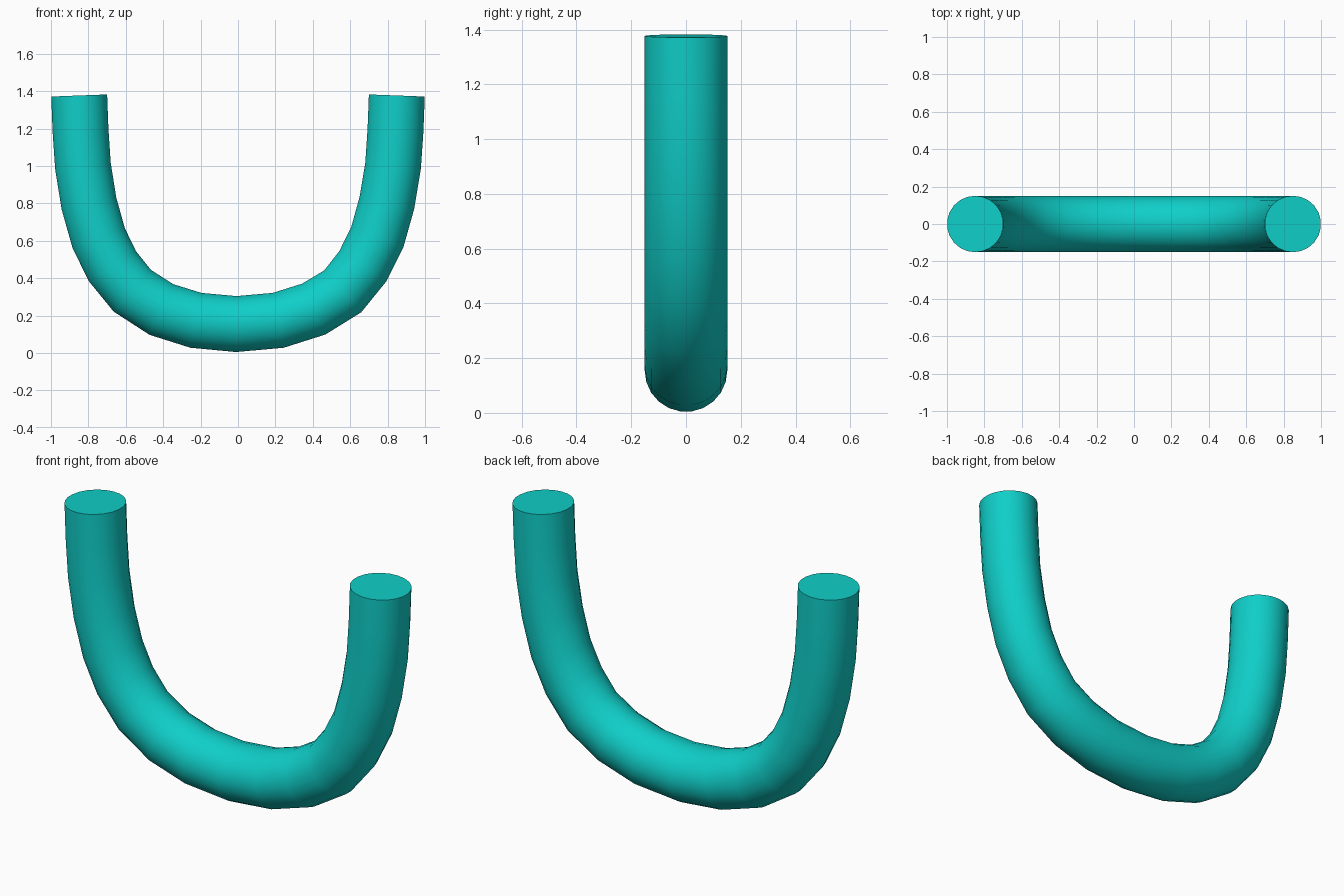
import bpy
import math

if "Cube" in bpy.data.objects:
    bpy.data.objects.remove(bpy.data.objects["Cube"])

# Centreline of the U bend in the XZ plane
path = [
    (-0.849, 1.377), (-0.842, 1.19), (-0.829, 1.0), (-0.797, 0.80),
    (-0.745, 0.615), (-0.672, 0.465), (-0.565, 0.333), (-0.41, 0.233),
    (-0.225, 0.175), (-0.01, 0.155), (0.215, 0.175), (0.405, 0.235),
    (0.56, 0.33), (0.668, 0.465), (0.745, 0.62), (0.796, 0.803),
    (0.829, 1.0), (0.842, 1.19), (0.849, 1.377),
]

# Round tube swept along the path, with flat end caps
curve = bpy.data.curves.new("u_tube", "CURVE")
curve.dimensions = "3D"
curve.bevel_depth = 0.151
curve.bevel_resolution = 9
curve.use_fill_caps = True
spline = curve.splines.new("POLY")
spline.points.add(len(path) - 1)
for point, (x, z) in zip(spline.points, path):
    point.co = (x, 0, z, 1)

tube = bpy.data.objects.new("u_tube", curve)
bpy.context.collection.objects.link(tube)
bpy.context.view_layer.objects.active = tube
tube.select_set(True)
bpy.ops.object.convert(target="MESH")
tube = bpy.context.object

# Join the caps to the tube wall, keep their rims crisp
bpy.ops.object.mode_set(mode="EDIT")
bpy.ops.mesh.select_all(action="SELECT")
bpy.ops.mesh.remove_doubles(threshold=0.0005)
bpy.ops.mesh.normals_make_consistent(inside=False)
bpy.ops.object.mode_set(mode="OBJECT")
bpy.ops.object.shade_smooth_by_angle(angle=math.radians(40))

# Turquoise colour
mat = bpy.data.materials.new("turquoise")
mat.diffuse_color = (0.005, 0.62, 0.58, 1)
mat.use_nodes = True
mat.node_tree.nodes["Principled BSDF"].inputs["Base Color"].default_value = mat.diffuse_color
tube.data.materials.clear()
tube.data.materials.append(mat)
